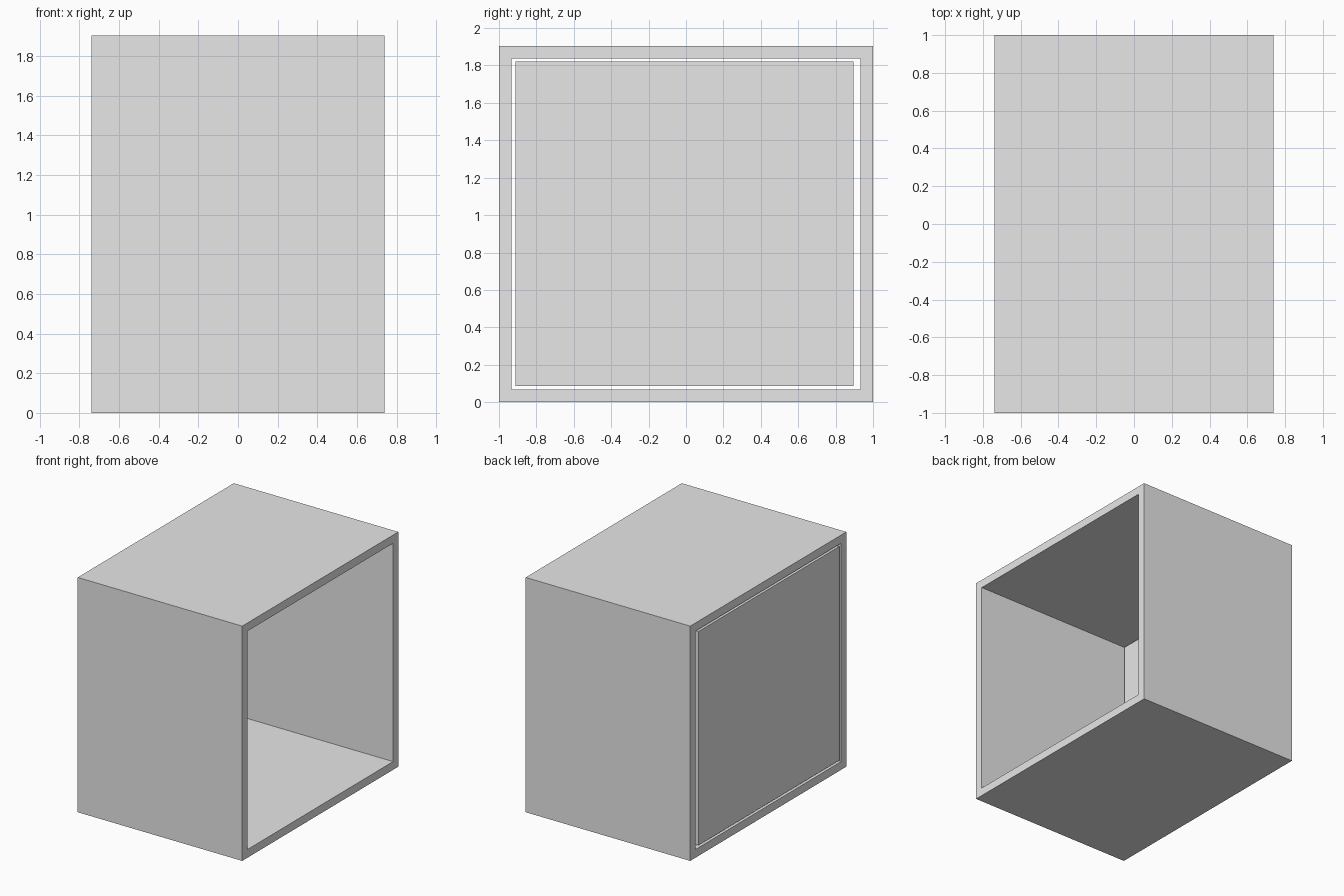
import bpy
import bmesh
from mathutils import Matrix, Vector

default_cube = bpy.data.objects.get("Cube")
if default_cube:
    bpy.data.objects.remove(default_cube, do_unlink=True)

WIDTH, DEPTH, HEIGHT = 1.476, 2.0, 1.904
WALL = 0.067


def make_material(name, colour):
    mat = bpy.data.materials.new(name)
    mat.use_nodes = True
    mat.diffuse_color = colour
    mat.node_tree.nodes["Principled BSDF"].inputs["Base Color"].default_value = colour
    return mat


def make_box(name, low, high, mat, open_sides=False):
    """Box between two corners, optionally without its two x-facing sides."""
    low, high = Vector(low), Vector(high)
    bm = bmesh.new()
    bmesh.ops.create_cube(
        bm, size=1,
        matrix=Matrix.Translation((low + high) / 2) @ Matrix.Diagonal((*(high - low), 1)))
    if open_sides:
        bm.normal_update()
        sides = [f for f in bm.faces if abs(f.normal.x) > 0.5]
        bmesh.ops.delete(bm, geom=sides, context='FACES_ONLY')
    mesh = bpy.data.meshes.new(name)
    bm.to_mesh(mesh)
    bm.free()
    mesh.materials.append(mat)
    obj = bpy.data.objects.new(name, mesh)
    bpy.context.collection.objects.link(obj)
    return obj


grey = make_material("plain grey", (0.8, 0.8, 0.8, 1))

# Casing: four walls, open on both x sides, thickened inwards
casing = make_box("casing", (-WIDTH / 2, -DEPTH / 2, 0),
                  (WIDTH / 2, DEPTH / 2, HEIGHT), grey, open_sides=True)
shell = casing.modifiers.new("wall thickness", 'SOLIDIFY')
shell.thickness = WALL
shell.offset = -1
shell.use_even_offset = True

# Side panel: loose slab set flush in the -x opening, with a narrow gap around it
make_box("side_panel", (-WIDTH / 2, -0.912, 0.086),
         (-WIDTH / 2 + 0.07, 0.896, 1.82), grey)
